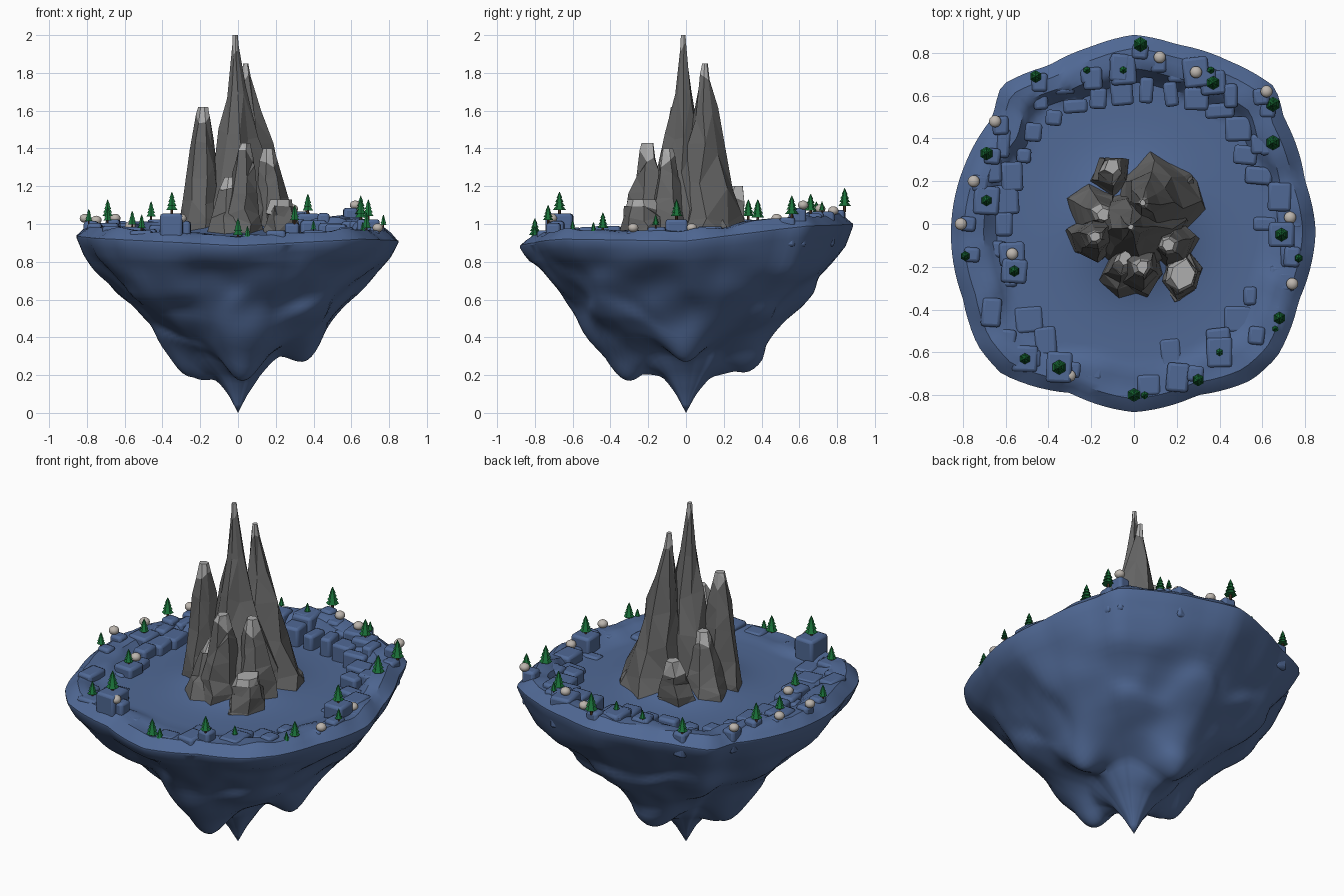
import bpy, bmesh, math, random
from mathutils import Vector, noise, Matrix

if "Cube" in bpy.data.objects:
    bpy.data.objects.remove(bpy.data.objects["Cube"])

random.seed(7)


def material(name, rgb):
    m = bpy.data.materials.new(name)
    m.diffuse_color = (*rgb, 1)
    m.use_nodes = True
    m.node_tree.nodes["Principled BSDF"].inputs["Base Color"].default_value = m.diffuse_color
    return m


SOIL = material("blue_rock", (.08, .14, .30))
STONE = material("dark_stone", (.13, .13, .13))
CAP = material("pale_stone", (.42, .42, .42))
LEAF = material("green", (.01, .16, .04))
BARK = material("bark", (.08, .04, .02))
PEBBLE = material("pebble", (.5, .46, .42))


def make_object(name, bm, mats, smooth=None):
    bmesh.ops.recalc_face_normals(bm, faces=bm.faces)
    me = bpy.data.meshes.new(name)
    bm.to_mesh(me)
    bm.free()
    for m in mats:
        me.materials.append(m)
    ob = bpy.data.objects.new(name, me)
    bpy.context.collection.objects.link(ob)
    if smooth:
        bpy.context.view_layer.objects.active = ob
        ob.select_set(True)
        bpy.ops.object.shade_smooth_by_angle(angle=math.radians(smooth))
        ob.select_set(False)
    return ob


def lerp_table(tab, x):
    for (a, va), (b, vb) in zip(tab, tab[1:]):
        if x <= b:
            return va + (vb - va) * (x - a) / (b - a)
    return tab[-1][1]


def smoothstep(a, b, x):
    x = min(1, max(0, (x - a) / (b - a)))
    return x * x * (3 - 2 * x)


# island outline seen from above, and rim height every 45 degrees
OUTLINE = [(.85, -.03), (.80, .2), (.70, .5), (.66, .64), (.45, .76), (.2, .84), (0, .885), (-.2, .83),
           (-.4, .74), (-.62, .65), (-.66, .5), (-.79, .28), (-.855, 0), (-.8, -.35), (-.73, -.57),
           (-.62, -.7), (-.3, -.79), (0, -.88), (.3, -.8), (.55, -.73), (.67, -.62), (.77, -.36)]
polar = sorted((math.atan2(y, x) % math.tau, math.hypot(x, y)) for x, y in OUTLINE)
polar = [(polar[-1][0] - math.tau, polar[-1][1])] + polar + [(polar[0][0] + math.tau, polar[0][1])]
RIM = [(i * math.pi / 4, h) for i, h in enumerate((.96, 1.04, 1.05, 1.0, .99, .97, .935, .97, .96))]
UNDER = [(0, 0), (.06, .1), (.14, .2), (.28, .34), (.45, .42), (.6, .51), (.74, .63), (.87, .76), (.95, .84), (1, .92)]
LOBES = [(.38, 0, .14, .09), (-.27, 0, .16, .09), (.03, -.35, .22, .11), (-.02, .33, .16, .11)]


def radius(a):
    return lerp_table(polar, a % math.tau)


def rim(a):
    return lerp_table(RIM, a % math.tau)


def underside(a, t):
    r = radius(a) * t
    x, y = r * math.cos(a), r * math.sin(a)
    z = lerp_table(UNDER, t) + (rim(a) - .98) * smoothstep(.85, 1, t)
    for lx, ly, d, s in LOBES:
        z -= d * math.exp(-((x - lx) ** 2 + (y - ly) ** 2) / (2 * s * s)) * min(1, t / .2)
    p = Vector((x, y, z))
    w = min(1, 5 * t * (1 - t)) if t < 1 else 0
    k = 1 + w * (.045 * math.tanh(6 * noise.noise(p * 3)) + .05 * noise.noise(p * 5 + Vector((4, 1, 9))))
    return Vector((x * k, y * k, z))


def topside(a, t):
    r = radius(a) * t
    x, y = r * math.cos(a), r * math.sin(a)
    inner = .74 + .08 * noise.noise(Vector((x * 3, y * 3, 2)))
    z = .93 + (rim(a) - .93) * smoothstep(inner, inner + .1, t)
    z -= .05 * smoothstep(.93, 1, t)
    z += .13 * math.exp(-(r / .25) ** 2)
    z += .02 * noise.noise(Vector((x, y, 0)) * 7) * smoothstep(.7, .85, t) * (1 - smoothstep(.96, 1, t))
    return Vector((x, y, z))


# floating island body
SEG, NB, NT = 120, 36, 28
bm = bmesh.new()
rings = []
for fn, ts in ((underside, [i / NB for i in range(1, NB + 1)]), (topside, [1 - i / NT for i in range(NT)])):
    for t in ts:
        rings.append([bm.verts.new(fn(j * math.tau / SEG, t)) for j in range(SEG)])
tip, crown = bm.verts.new((0, 0, 0)), bm.verts.new((0, 0, 1.06))
for j in range(SEG):
    k = (j + 1) % SEG
    bm.faces.new((tip, rings[0][k], rings[0][j]))
    bm.faces.new((crown, rings[-1][j], rings[-1][k]))
    for lo, hi in zip(rings, rings[1:]):
        bm.faces.new((lo[j], lo[k], hi[k], hi[j]))
make_object("island_body", bm, [SOIL], 35)

# trees (x, y, base z, height) and boulders (x, y, z)
TREES = [(.03, .84, 1.07, .12), (-.46, .69, 1.02, .1), (-.22, .72, 1.05, .06), (-.05, .72, 1.06, .06),
         (.36, .72, 1.06, .06), (.37, .66, 1.05, .11), (.65, .56, 1.03, .12), (.65, .38, 1.01, .12),
         (-.69, .33, 1.02, .11), (-.69, .11, 1.0, .09), (-.56, -.22, .98, .09), (-.79, -.15, 1.0, .08),
         (-.51, -.63, .96, .09), (-.35, -.67, 1.05, .12), (0, -.8, .92, .11), (.05, -.8, .92, .07),
         (.3, -.73, 1.0, .1), (.4, -.6, .96, .06), (.69, -.05, 1.02, .11), (.77, -.16, .98, .07),
         (.68, -.44, .96, .1), (.66, -.49, .95, .06)]
BOULDERS = [(.12, .78, 1.07), (.29, .71, 1.08), (.62, .62, 1.1), (-.65, .48, 1.03), (-.75, .2, 1.02),
            (-.81, 0, 1.03), (-.57, -.14, .99), (-.3, -.71, 1.03), (.73, .03, .98), (.74, -.28, .98)]

# stepped blocks around the rim, plus ledges under trees and boulders
bm = bmesh.new()


def block(x, y, sx, sy, top):
    m = Matrix.Translation((x, y, (top + .88) / 2)) @ Matrix.Rotation(random.uniform(-.12, .12), 4, 'Z')
    bmesh.ops.create_cube(bm, size=1, matrix=m @ Matrix.Diagonal((sx, sy, max(.04, top - .88), 1)))


for i in range(34):
    a = i * math.tau / 34
    for t, dz in ((.73, -.025), (.85, .0)):
        r = radius(a) * (t + random.uniform(-.02, .02))
        if random.random() < .8:
            block(r * math.cos(a), r * math.sin(a), random.uniform(.06, .14), random.uniform(.06, .14),
                  rim(a) + dz + random.uniform(-.015, .025))
for x, y, z in [t[:3] for t in TREES] + [(x, y, z - .02) for x, y, z in BOULDERS]:
    edge = math.hypot(x, y) / radius(math.atan2(y, x))
    k, s = (.96, .075) if edge > .88 else (1, .12)
    block(x * k, y * k, s, s * random.uniform(.9, 1.3), z + .005)
ob = make_object("rim_blocks", bm, [SOIL], 35)
bev = ob.modifiers.new("worn_edges", 'BEVEL')
bev.width, bev.segments = .015, 2


# faceted mountain spires with pale caps
def spire(name, base, top, height, r, power, tip_r, sides):
    bm = bmesh.new()
    cap_f = 1 - .07 / (height - .9)
    prev, spin = None, random.random() * 6
    wob = [random.uniform(.8, 1.2) for _ in range(sides)]
    for f in (0, .14, .32, .52, .72, cap_f, 1):
        c = Vector(base).lerp(Vector(top), f)
        rr = tip_r + (r - tip_r) * (1 - f) ** power
        ring = []
        for j in range(sides):
            a = spin + j * math.tau / sides + random.uniform(-.15, .15)
            q = rr * wob[j] * random.uniform(.88, 1.12)
            z = .9 + (height - .9) * f + (random.uniform(-.035, .035) if 0 < f < 1 else 0)
            ring.append(bm.verts.new((c.x + q * math.cos(a), c.y + q * math.sin(a), z)))
        if prev:
            for j in range(sides):
                k = (j + 1) % sides
                bm.faces.new((prev[j], prev[k], ring[k], ring[j])).material_index = int(f == 1)
        else:
            bm.faces.new(ring[::-1])
        prev = ring
    bm.faces.new(prev).material_index = 1
    bmesh.ops.triangulate(bm, faces=bm.faces)
    make_object(name, bm, [STONE, CAP])


spire("main_peak", (0, -.02), (-.015, -.015), 2.0, .25, 1.5, .013, 8)
spire("back_peak", (.1, .13), (.04, .1), 1.85, .21, 1.15, .014, 7)
spire("left_peak", (-.19, -.07), (-.18, -.06), 1.62, .13, .9, .025, 6)
spire("front_peak", (.02, -.2), (.04, -.2), 1.43, .15, 1, .03, 6)
spire("right_peak", (.18, -.09), (.16, -.1), 1.40, .14, 1, .032, 6)
spire("low_right_rock", (.22, -.25), (.22, -.24), 1.13, .12, .7, .07, 6)
spire("low_back_rock", (-.1, .2), (-.1, .27), 1.2, .11, .9, .035, 5)
spire("low_left_rock", (-.2, .06), (-.14, .04), 1.3, .13, 1, .03, 6)
spire("low_front_rock", (-.06, -.24), (-.04, -.16), 1.25, .12, 1, .03, 6)
spire("right_shoulder", (.19, .12), (.13, .08), 1.4, .13, 1, .03, 6)

# one unit-high pine, shared by all trees
bm = bmesh.new()
bmesh.ops.create_cone(bm, segments=6, radius1=.07, radius2=.06, depth=.35, cap_ends=True,
                      matrix=Matrix.Translation((0, 0, .12)))
for f in bm.faces:
    f.material_index = 1
for z, r, h in ((.2, .29, .36), (.38, .24, .34), (.55, .19, .3), (.72, .13, .28)):
    bmesh.ops.create_cone(bm, segments=6, radius1=r, radius2=.01, depth=h, cap_ends=True,
                          matrix=Matrix.Translation((0, 0, z + h / 2)))
pine = make_object("tree", bm, [LEAF, BARK])
for i, (x, y, z, h) in enumerate(TREES):
    ob = pine if i == 0 else bpy.data.objects.new("tree", pine.data)
    if i:
        bpy.context.collection.objects.link(ob)
    ob.location, ob.scale = (x, y, z), (h, h, h)

# round boulders
for x, y, z in BOULDERS:
    bm = bmesh.new()
    bmesh.ops.create_icosphere(bm, subdivisions=3, radius=.028)
    ob = make_object("boulder", bm, [PEBBLE], 60)
    ob.location, ob.scale = (x, y, z), (1, 1, .85)
